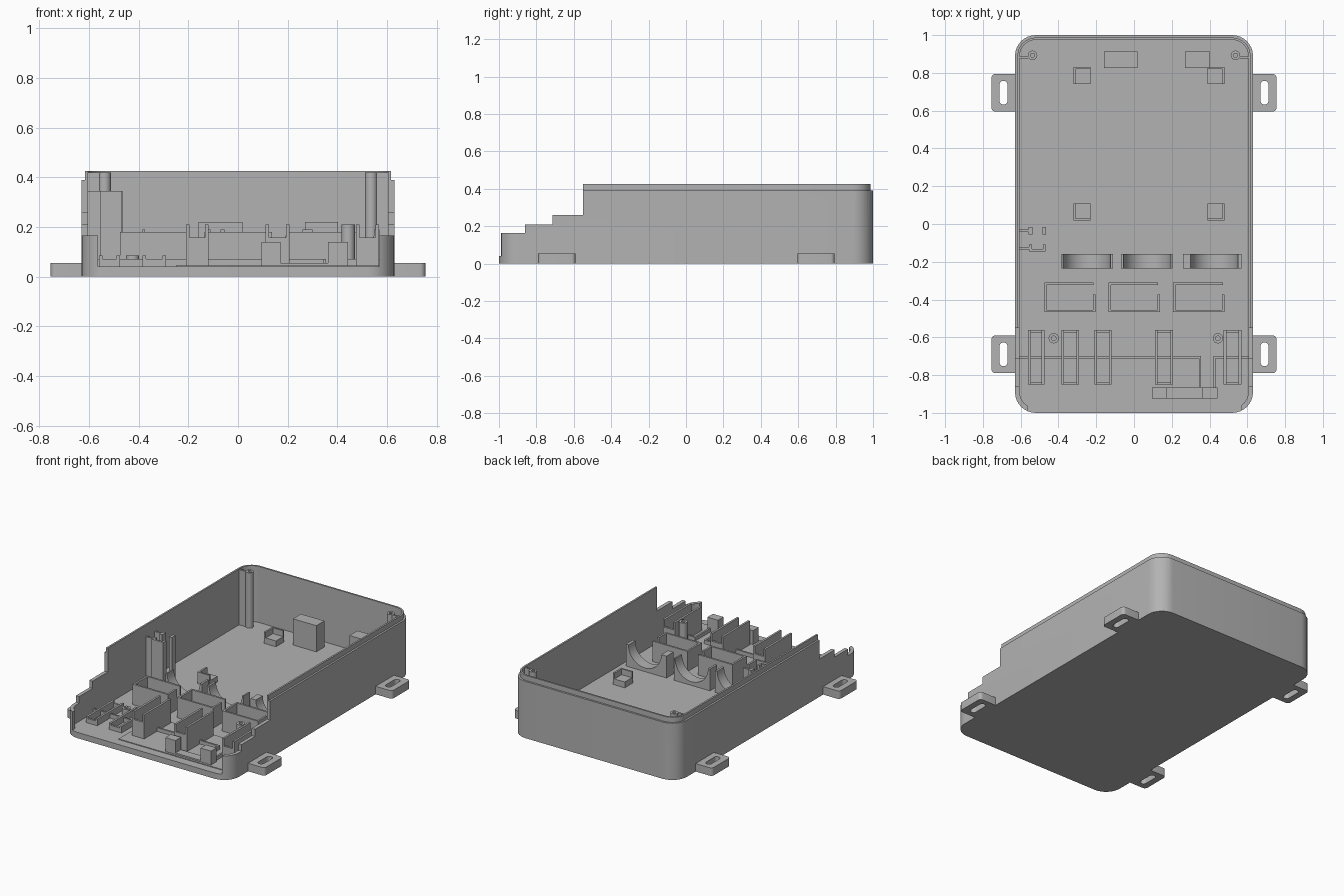
import bpy, bmesh, math
from mathutils import Vector

if "Cube" in bpy.data.objects:
    bpy.data.objects.remove(bpy.data.objects["Cube"])

grey = bpy.data.materials.new("light grey plastic")
grey.diffuse_color = (0.45, 0.45, 0.45, 1)
grey.use_nodes = True
grey.node_tree.nodes["Principled BSDF"].inputs["Base Color"].default_value = grey.diffuse_color


def finish(name, bm):
    bmesh.ops.recalc_face_normals(bm, faces=bm.faces[:])
    me = bpy.data.meshes.new(name)
    bm.to_mesh(me)
    bm.free()
    me.materials.append(grey)
    ob = bpy.data.objects.new(name, me)
    bpy.context.collection.objects.link(ob)
    return ob


def activate(ob):
    bpy.ops.object.select_all(action='DESELECT')
    ob.select_set(True)
    bpy.context.view_layer.objects.active = ob


def smooth(ob):
    activate(ob)
    bpy.ops.object.shade_smooth_by_angle(angle=math.radians(30))


def prism(name, pts, a, b, axis='z'):
    """Extrude a 2D outline along an axis from a to b."""
    place = {'z': lambda p, t: (p[0], p[1], t),
             'y': lambda p, t: (p[0], t, p[1]),
             'x': lambda p, t: (t, p[0], p[1])}[axis]
    bm = bmesh.new()
    lo = [bm.verts.new(place(p, a)) for p in pts]
    hi = [bm.verts.new(place(p, b)) for p in pts]
    bm.faces.new(lo)
    bm.faces.new(hi)
    for i in range(len(pts)):
        j = (i + 1) % len(pts)
        bm.faces.new((lo[i], lo[j], hi[j], hi[i]))
    return finish(name, bm)


def ring(name, outer, inner, z0, z1):
    """Upright prism with a hole; both outlines have equal point counts."""
    bm = bmesh.new()
    L = [[bm.verts.new((x, y, z)) for x, y in o]
         for o, z in ((outer, z0), (outer, z1), (inner, z1), (inner, z0))]
    n = len(outer)
    for k in range(4):
        A, B = L[k], L[(k + 1) % 4]
        for i in range(n):
            j = (i + 1) % n
            bm.faces.new((A[i], A[j], B[j], B[i]))
    ob = finish(name, bm)
    smooth(ob)
    return ob


def rounded(x0, x1, y0, y1, r, seg=8):
    pts = []
    corners = [(x1 - r, y1 - r), (x0 + r, y1 - r), (x0 + r, y0 + r), (x1 - r, y0 + r)]
    for q, (cx, cy) in enumerate(corners):
        for i in range(seg + 1):
            a = math.pi / 2 * (q + i / seg)
            pts.append((cx + r * math.cos(a), cy + r * math.sin(a)))
    return pts


def circle(x, y, r, n=24):
    return [(x + r * math.cos(2 * math.pi * i / n), y + r * math.sin(2 * math.pi * i / n))
            for i in range(n)]


def box(name, x0, x1, y0, y1, z1, z0=0.035):
    return prism(name, [(x0, y0), (x1, y0), (x1, y1), (x0, y1)], z0, z1)


def cut(ob, cutter):
    cutter.hide_render = True
    mod = ob.modifiers.new("cut", 'BOOLEAN')
    mod.operation = 'DIFFERENCE'
    mod.object = cutter
    activate(ob)
    bpy.ops.object.modifier_apply(modifier=mod.name)
    bpy.data.objects.remove(cutter)


# case tray: rounded shell with an inset rim, stepped sides and open front
FLOOR, RIM, TOP = 0.04, 0.39, 0.425
case = prism("case", rounded(-0.63, 0.63, -1, 1, 0.11), 0, TOP)
band = ring("rim_cutter", rounded(-0.7, 0.7, -1.1, 1.1, 0.11),
            rounded(-0.617, 0.617, -0.987, 0.987, 0.097), RIM, 0.5)
cut(case, band)
cut(case, prism("cavity_cutter", rounded(-0.605, 0.605, -0.975, 0.975, 0.085), FLOOR, 0.6))
steps = [(-1.2, 0.165), (-0.86, 0.165), (-0.86, 0.21), (-0.715, 0.21),
         (-0.715, 0.26), (-0.55, 0.26), (-0.55, 0.7), (-1.2, 0.7)]
cut(case, prism("step_cutter", steps, -0.8, 0.8, 'x'))
cut(case, box("front_cutter", -0.565, 0.57, -1.1, -0.9, 0.6, FLOOR))
smooth(case)

# mounting ears with slots
for s in (-1, 1):
    for y in (0.695, -0.69):
        xs = sorted((s * 0.606, s * 0.755))
        hs = sorted((s * 0.67, s * 0.712))
        ring("mounting_ear", rounded(*xs, y - 0.1, y + 0.1, 0.022),
             rounded(*hs, y - 0.063, y + 0.063, 0.0205), 0, 0.055)

# lid screw posts in the rear corners, each joined to the wall by a rib
for s in (-1, 1):
    x = s * 0.537
    ring("rear_screw_post", circle(x, 0.893, 0.025), circle(x, 0.893, 0.011), 0.035, TOP - 0.005)
    a, b = sorted((s * 0.558, s * 0.61))
    box("rear_post_rib", a, b, 0.876, 0.888, TOP - 0.005)

# front screw posts
for x, h in ((-0.425, 0.085), (0.444, 0.21)):
    ring("front_screw_post", circle(x, -0.605, 0.027), circle(x, -0.605, 0.012), 0.035, h)

# rear support blocks
box("rear_block", -0.16, 0.018, 0.825, 0.912, 0.22)
box("rear_block", 0.27, 0.402, 0.825, 0.912, 0.22)

# board corner seats with raised outer edges
for cx, sx in ((-0.276, -1), (0.435, 1)):
    for cy, sy in ((0.787, 1), (0.063, -1)):
        h, t = 0.045, 0.012
        box("board_seat", cx - h, cx + h, cy - h, cy + h, 0.08)
        a, b = sorted((cx + sx * h, cx + sx * (h - t)))
        box("board_seat_side_lip", a, b, cy - h, cy + h, 0.12)
        a, b = sorted((cy + sy * h, cy + sy * (h - t)))
        box("board_seat_end_lip", cx - h, cx + h, a, b, 0.12)

# round cradles: blocks with a half-round hollow
for x0, x1, c in ((-0.385, -0.11, -0.25), (-0.07, 0.205, 0.07), (0.26, 0.57, 0.425)):
    r, z = 0.125, 0.19
    pts = [(x0, 0.035), (x1, 0.035), (x1, z)]
    pts += [(c + r * math.cos(math.pi * i / 20), z - r * math.sin(math.pi * i / 20))
            for i in range(21)]
    pts.append((x0, z))
    smooth(prism("cradle", pts, -0.235, -0.16, 'y'))

# three-and-a-half sided component bays
for x0, x1 in ((-0.475, -0.205), (-0.135, 0.137), (0.207, 0.48)):
    t, y0, y1, h = 0.013, -0.467, -0.31, 0.18
    outline = [(x0, y0), (x1, y0), (x1, y0 + 0.095), (x1 - t, y0 + 0.095), (x1 - t, y0 + t),
               (x0 + t, y0 + t), (x0 + t, y1 - t), (x1 - 0.01, y1 - t), (x1 - 0.01, y1), (x0, y1)]
    prism("component_bay", outline, 0.035, h)

# terminal slots along the front: two plates and low end walls
for x0, x1, h in ((-0.56, -0.475, 0.085), (-0.385, -0.29, 0.085), (-0.21, -0.118, 0.21),
                  (0.11, 0.207, 0.21), (0.475, 0.568, 0.21)):
    t, y0, y1 = 0.014, -0.85, -0.56
    box("slot_plate", x0, x0 + t, y0, y1, h)
    box("slot_plate", x1 - t, x1, y0, y1, h)
    for y in (y0, y1 - t):
        box("slot_end", x0 + t, x1 - t, y, y + t, 0.035 + (h - 0.035) * 0.7)

# thin floor plate and low cable divider
box("floor_plate", -0.25, 0.568, -0.94, -0.55, 0.045)
box("cable_divider", -0.61, 0.355, -0.712, -0.7, 0.07)
box("cable_divider", 0.42, 0.61, -0.712, -0.7, 0.07)
for x in (0.343, 0.42):
    box("cable_channel_wall", x, x + 0.012, -0.865, -0.7, 0.07)

# front cable clamp: two hooked posts and a back strip
for x0, x1, lx in ((0.095, 0.172, 0.095), (0.363, 0.443, 0.43)):
    box("clamp_post", x0, x1, -0.925, -0.865, 0.14)
box("clamp_strip", 0.11, 0.435, -0.925, -0.865, 0.055)

# tall guide rails beside the left wall
TALL = 0.345
box("guide_rib", -0.61, -0.55, -0.042, -0.03, TALL)
for x in (-0.558, -0.485):
    box("guide_hook", x, x + 0.02, -0.055, -0.015, TALL)
box("guide_rib", -0.61, -0.55, -0.135, -0.123, TALL)
box("guide_back", -0.555, -0.468, -0.145, -0.132, TALL)
for x in (-0.555, -0.482):
    box("guide_side", x, x + 0.014, -0.145, -0.108, TALL)
